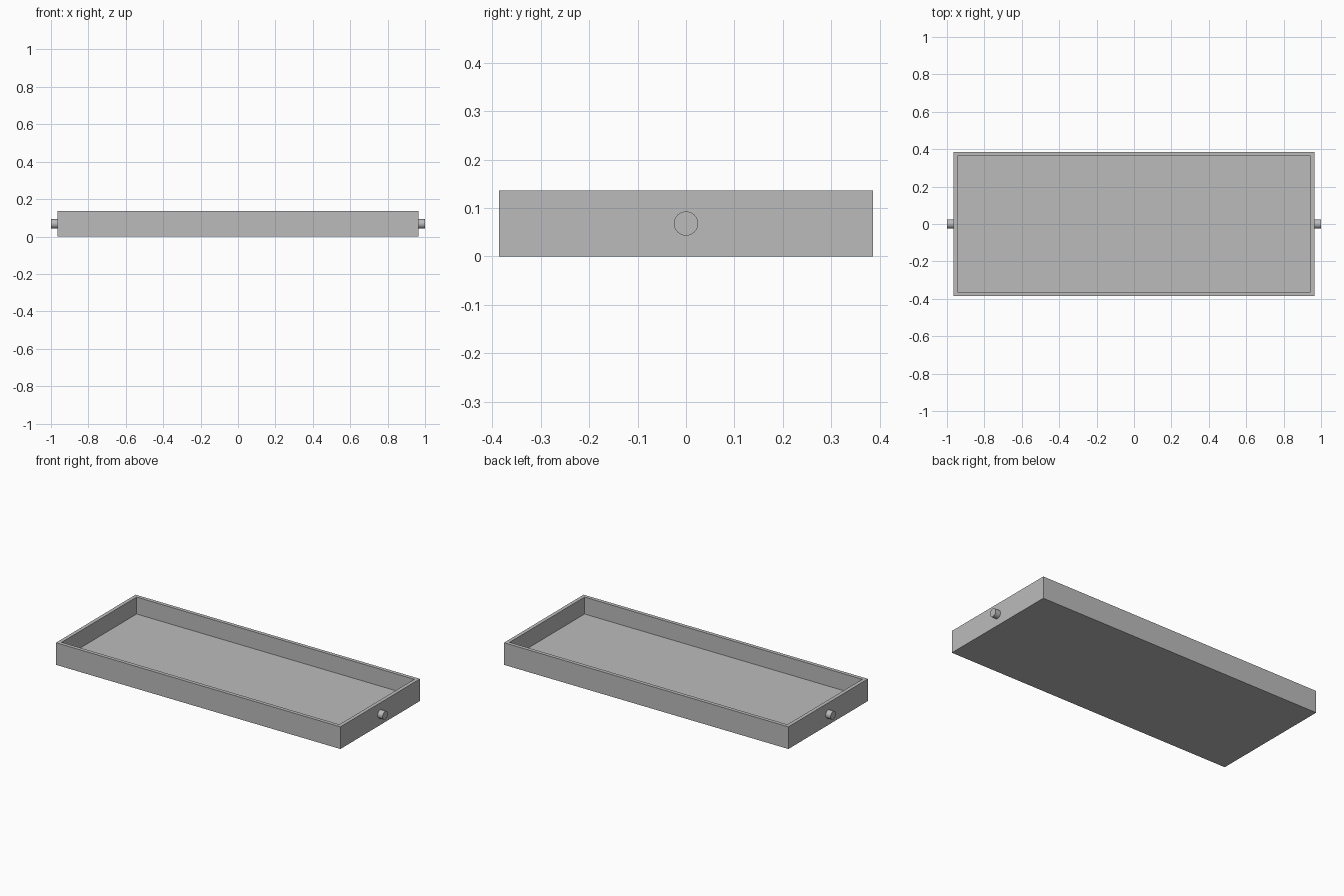
import bpy, bmesh
from math import radians
from mathutils import Matrix, Vector

if "Cube" in bpy.data.objects:
    bpy.data.objects.remove(bpy.data.objects["Cube"], do_unlink=True)

HALF_X, HALF_Y, HEIGHT, WALL = 0.966, 0.386, 0.136, 0.032
PIN_RADIUS, PIN_Z = 0.025, 0.068

grey = bpy.data.materials.new("plain grey")
grey.use_nodes = True
color = (0.5, 0.5, 0.5, 1)
grey.diffuse_color = color
grey.node_tree.nodes["Principled BSDF"].inputs["Base Color"].default_value = color


def add_object(name, bm):
    mesh = bpy.data.meshes.new(name)
    bm.to_mesh(mesh)
    bm.free()
    mesh.materials.append(grey)
    obj = bpy.data.objects.new(name, mesh)
    bpy.context.collection.objects.link(obj)
    return obj


# Tray: a box with its top inset to form the rim, then pushed down to the floor
bm = bmesh.new()
size = Matrix.Diagonal((2 * HALF_X, 2 * HALF_Y, HEIGHT, 1))
bmesh.ops.create_cube(bm, size=1, matrix=Matrix.Translation((0, 0, HEIGHT / 2)) @ size)
bm.normal_update()
top = max(bm.faces, key=lambda f: f.calc_center_median().z)
bmesh.ops.inset_region(bm, faces=[top], thickness=WALL)
inner = bmesh.ops.extrude_face_region(bm, geom=[top])["geom"]
bmesh.ops.translate(bm, vec=Vector((0, 0, WALL - HEIGHT)),
                    verts=[v for v in inner if isinstance(v, bmesh.types.BMVert)])
if top.is_valid:
    bmesh.ops.delete(bm, geom=[top], context="FACES_ONLY")
bmesh.ops.recalc_face_normals(bm, faces=bm.faces)
add_object("tray", bm)

# Pivot pins on the two short ends, seated inside the walls
for name, side in (("left_pin", 1), ("right_pin", -1)):
    inside, outside = HALF_X - WALL / 2, 1.0
    bm = bmesh.new()
    place = Matrix.Translation((side * (inside + outside) / 2, 0, PIN_Z))
    bmesh.ops.create_cone(bm, cap_ends=True, segments=32, radius1=PIN_RADIUS,
                          radius2=PIN_RADIUS, depth=outside - inside,
                          matrix=place @ Matrix.Rotation(radians(90), 4, "Y"))
    pin = add_object(name, bm)
    bpy.ops.object.select_all(action="DESELECT")
    pin.select_set(True)
    bpy.context.view_layer.objects.active = pin
    bpy.ops.object.shade_smooth_by_angle(angle=radians(40))
